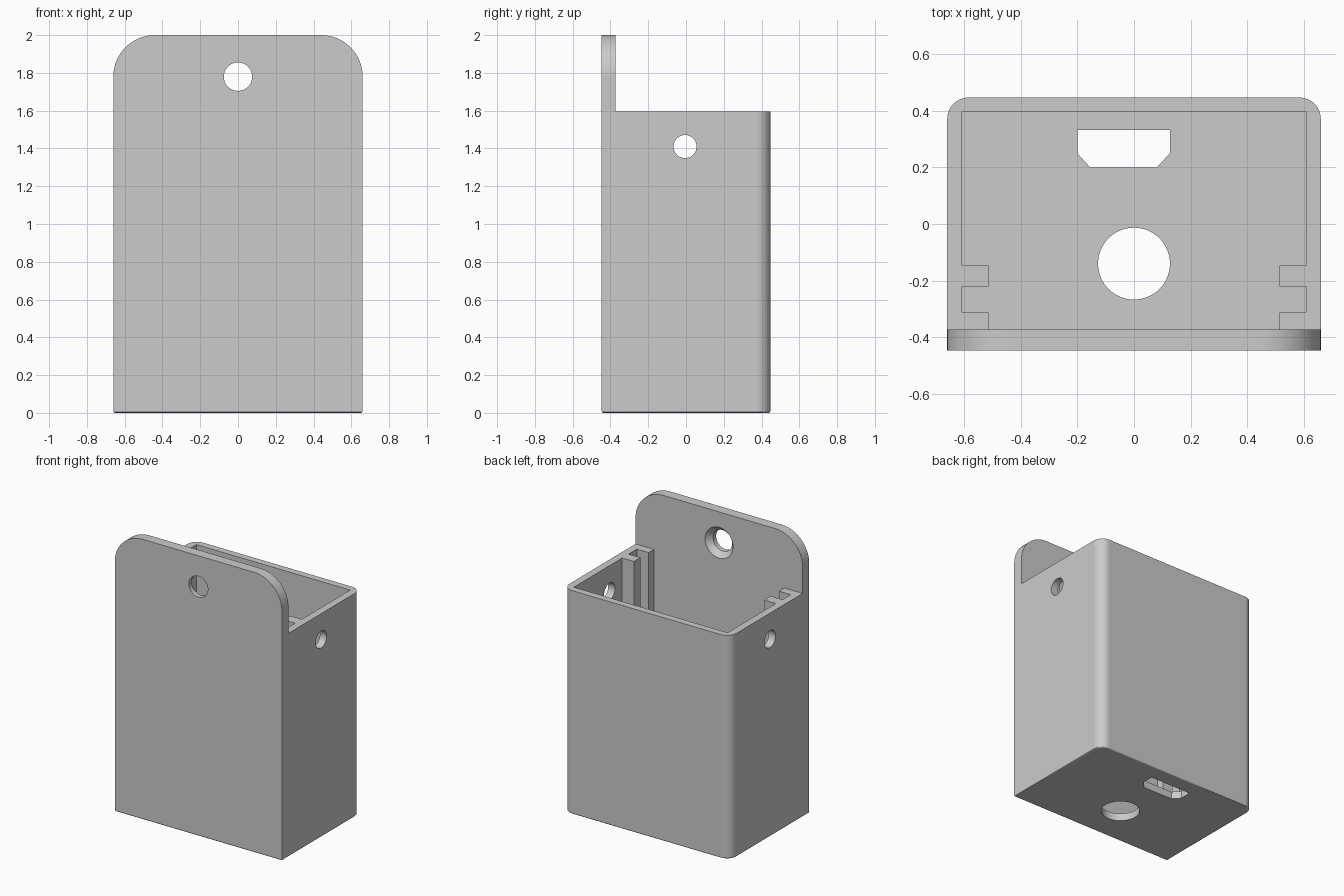
import bpy, bmesh, math
from mathutils import Matrix, Vector

cube = bpy.data.objects.get("Cube")
if cube:
    bpy.data.objects.remove(cube, do_unlink=True)

grey = bpy.data.materials.new("plain grey")
grey.use_nodes = True
colour = (0.6, 0.6, 0.6, 1)
grey.diffuse_color = colour
grey.node_tree.nodes["Principled BSDF"].inputs["Base Color"].default_value = colour

W, D, WALL = 0.66, 0.447, 0.053      # half width, half depth, wall thickness
RIM, TOP, PLATE = 1.595, 2.0, -0.373   # box rim, plate top, plate inner face


def add_object(name, bm):
    bmesh.ops.recalc_face_normals(bm, faces=bm.faces[:])
    mesh = bpy.data.meshes.new(name)
    bm.to_mesh(mesh)
    bm.free()
    mesh.materials.append(grey)
    obj = bpy.data.objects.new(name, mesh)
    bpy.context.collection.objects.link(obj)
    return obj


def prism(points, direction):
    bm = bmesh.new()
    face = bm.faces.new([bm.verts.new(p) for p in points])
    new = bmesh.ops.extrude_face_region(bm, geom=[face])["geom"]
    bmesh.ops.translate(bm, vec=direction,
                        verts=[v for v in new if isinstance(v, bmesh.types.BMVert)])
    bmesh.ops.recalc_face_normals(bm, faces=bm.faces[:])
    return bm


def round_edges(bm, test, radius, segments):
    edges = [e for e in bm.edges if test(*[v.co for v in e.verts])]
    bmesh.ops.bevel(bm, geom=edges, offset=radius, segments=segments,
                    profile=0.5, affect='EDGES', clamp_overlap=True)


def drill(name, centre, axis, length, r1, r2=None):
    bm = bmesh.new()
    turn = Vector((0, 0, 1)).rotation_difference(Vector(axis)).to_matrix().to_4x4()
    bmesh.ops.create_cone(bm, cap_ends=True, segments=64, radius1=r1,
                          radius2=r2 or r1, depth=length,
                          matrix=Matrix.Translation(centre) @ turn)
    return add_object(name, bm)


# Box and hanging plate from one side profile, with rounded edges
side = [(-D, 0), (D, 0), (D, RIM), (PLATE, RIM), (PLATE, TOP), (-D, TOP)]
bm = prism([(-W, y, z) for y, z in side], (2 * W, 0, 0))
near = lambda a, b: abs(a - b) < 1e-4
round_edges(bm, lambda a, b: near(a.y, D) and near(b.y, D) and near(a.x, b.x), 0.075, 10)
round_edges(bm, lambda a, b: near(a.z, TOP) and near(b.z, TOP) and near(a.x, b.x), 0.22, 16)
round_edges(bm, lambda a, b: near(a.z, 0) and near(b.z, 0), 0.01, 3)
holder = add_object("wall_holder", bm)

# Cavity outline leaves two guide ribs on each side
inner, rib = W - WALL, 0.515
half = [(rib, PLATE), (rib, -0.313), (inner, -0.313), (inner, -0.22),
        (rib, -0.22), (rib, -0.147), (inner, -0.147), (inner, D - WALL + 0.004)]
outline = half + [(-x, y) for x, y in reversed(half)]
cutters = [add_object("cavity_cutter", prism([(x, y, WALL) for x, y in outline], (0, 0, RIM)))]

# Cable slot with two clipped corners in the floor
slot = [(-0.2, 0.333), (-0.2, 0.25), (-0.155, 0.2), (0.08, 0.2), (0.127, 0.25), (0.127, 0.333)]
cutters.append(add_object("slot_cutter", prism([(x, y, -0.1) for x, y in slot], (0, 0, 0.3))))

# Round holes: floor, both sides, and the countersunk screw hole
cutters += [
    drill("floor_hole_cutter", (0, -0.14, 0), (0, 0, 1), 0.4, 0.127),
    drill("side_hole_cutter", (0, -0.005, 1.41), (1, 0, 0), 2, 0.061),
    drill("screw_hole_cutter", (0, -0.41, 1.78), (0, 1, 0), 0.3, 0.075),
    drill("countersink_cutter", (0, PLATE, 1.78), (0, 1, 0), 0.08, 0.075, 0.145),
]

bpy.context.view_layer.objects.active = holder
for cutter in cutters:
    cut = holder.modifiers.new(cutter.name, 'BOOLEAN')
    cut.operation, cut.solver, cut.object = 'DIFFERENCE', 'EXACT', cutter
    bpy.ops.object.modifier_apply(modifier=cut.name)
    bpy.data.objects.remove(cutter, do_unlink=True)

# Smooth rounded edges, crisp corners
bpy.ops.object.select_all(action='DESELECT')
holder.select_set(True)
bpy.ops.object.shade_smooth_by_angle(angle=math.radians(30))
holder.modifiers.new("flat_faces", 'WEIGHTED_NORMAL').keep_sharp = True
